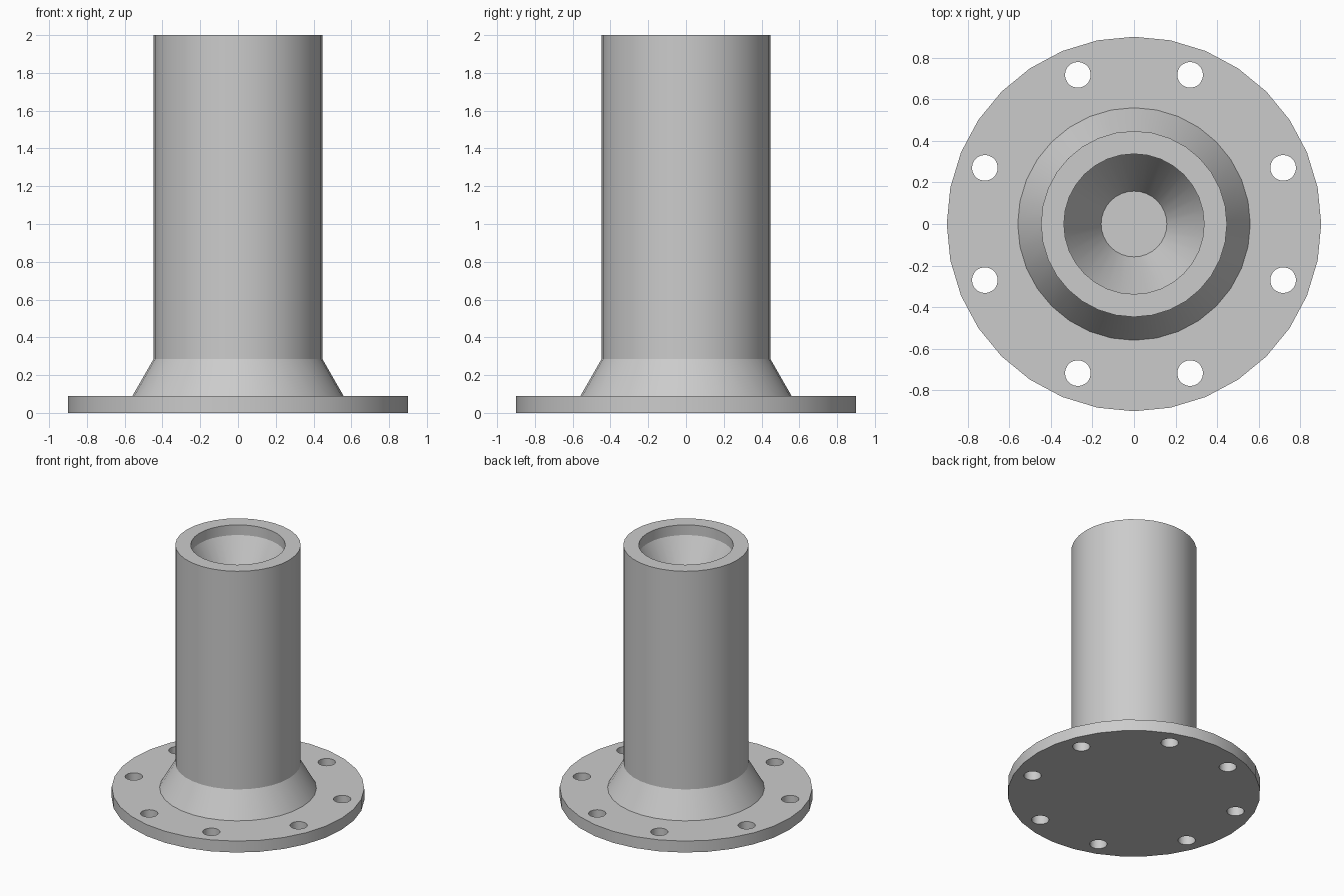
import bpy, bmesh, math

default = bpy.data.objects.get("Cube")
if default:
    bpy.data.objects.remove(default, do_unlink=True)

# One plain grey metal
grey = bpy.data.materials.new("light_grey_metal")
grey.use_nodes = True
colour = (0.6, 0.6, 0.6, 1)
grey.diffuse_color = colour
grey.node_tree.nodes["Principled BSDF"].inputs["Base Color"].default_value = colour


def lathe(name, profile, sides):
    """Spin (radius, height) points about z and cap both ends."""
    bm = bmesh.new()
    rings = []
    for r, z in profile:
        rings.append([bm.verts.new((r * math.sin(2 * math.pi * i / sides),
                                    r * math.cos(2 * math.pi * i / sides), z))
                      for i in range(sides)])
    for a, b in zip(rings, rings[1:]):
        for i in range(sides):
            j = (i + 1) % sides
            bm.faces.new((a[i], a[j], b[j], b[i]))
    bm.faces.new(rings[0])
    bm.faces.new(rings[-1])
    bmesh.ops.recalc_face_normals(bm, faces=bm.faces)
    mesh = bpy.data.meshes.new(name)
    bm.to_mesh(mesh)
    bm.free()
    mesh.materials.append(grey)
    obj = bpy.data.objects.new(name, mesh)
    bpy.context.collection.objects.link(obj)
    return obj


def select_only(obj):
    bpy.ops.object.select_all(action='DESELECT')
    obj.select_set(True)
    bpy.context.view_layer.objects.active = obj


# Base flange
flange = lathe("base_flange", [(0.9, 0), (0.9, 0.09)], 32)

# Eight bolt holes, mirrored across both axes
for sx in (-1, 1):
    for sy in (-1, 1):
        for x, y in ((0.27, 0.717), (0.717, 0.27)):
            cutter = lathe("bolt_hole_cutter", [(0.062, -0.1), (0.062, 0.2)], 20)
            cutter.location = (sx * x, sy * y, 0)
            cutter.hide_render = True
            select_only(flange)
            cut = flange.modifiers.new("bolt_hole", 'BOOLEAN')
            cut.operation = 'DIFFERENCE'
            cut.solver = 'EXACT'
            cut.object = cutter
            bpy.ops.object.modifier_apply(modifier=cut.name)
            bpy.data.objects.remove(cutter, do_unlink=True)

# Pipe: flared neck, straight tube, rim, short bore and tapered seat
pipe = lathe("flanged_pipe", [(0.56, 0.088), (0.447, 0.285), (0.447, 2),
                              (0.337, 2), (0.337, 1.92), (0.158, 1.58)], 32)

for obj in (flange, pipe):
    select_only(obj)
    bpy.ops.object.shade_smooth_by_angle(angle=math.radians(25))
